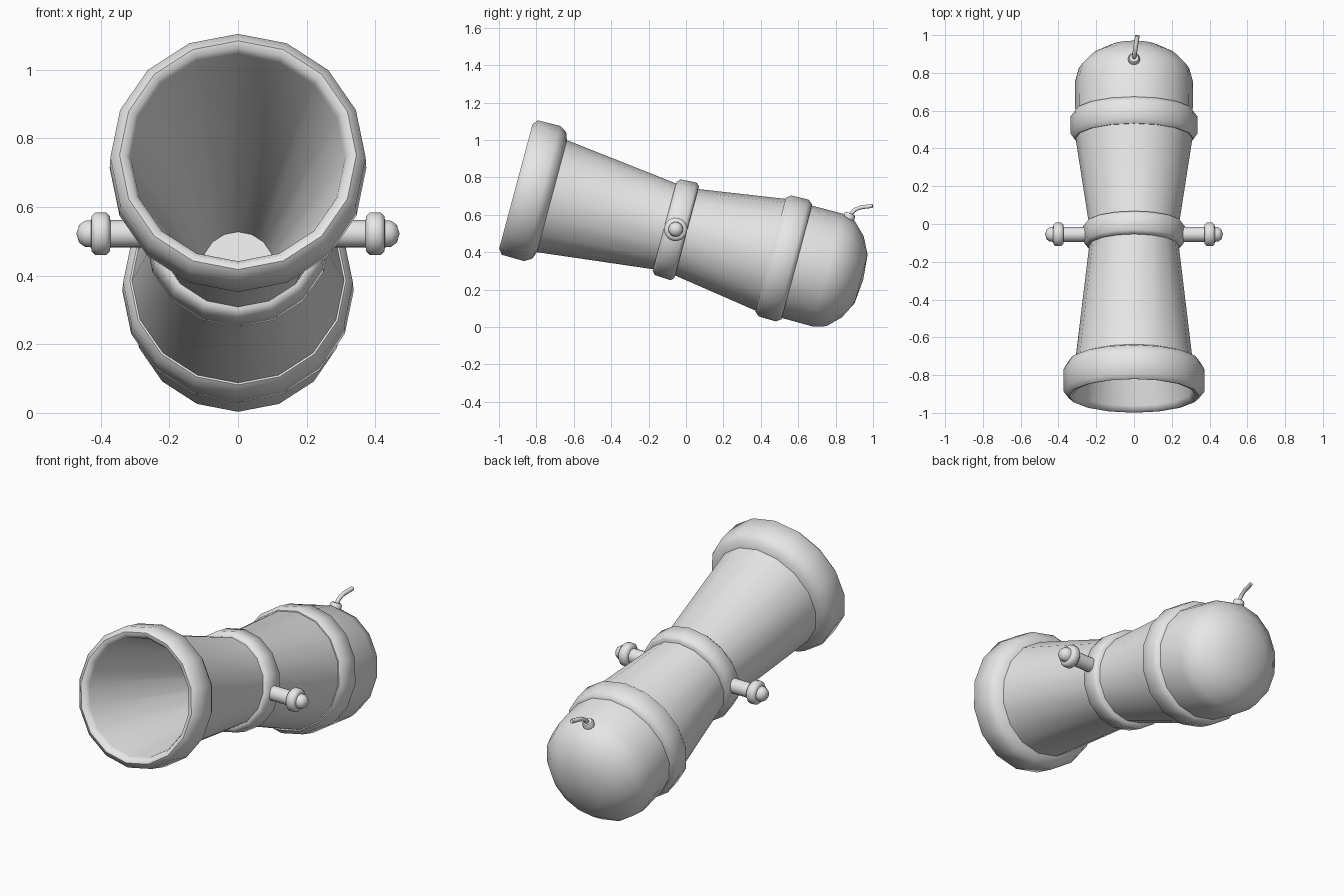
import bpy, bmesh, math
from mathutils import Matrix, Vector

cube = bpy.data.objects.get("Cube")
if cube:
    bpy.data.objects.remove(cube)

iron = bpy.data.materials.new("light_grey_iron")
iron.use_nodes = True
grey = (0.8, 0.8, 0.8, 1)
iron.diffuse_color = grey
iron.node_tree.nodes["Principled BSDF"].inputs["Base Color"].default_value = grey

PIVOT = Vector((0, -0.055, 0.522))
TILT = math.radians(15)
BREECHWARD = Vector((0, math.cos(TILT), -math.sin(TILT)))
UP = Vector((0, math.sin(TILT), math.cos(TILT)))


def lathe(name, profile, origin, axis, up, sides=16, closed=False):
    """Spin (distance along axis, radius) points around the axis."""
    bm = bmesh.new()
    side = axis.cross(up)
    rings = []
    for t, r in profile:
        centre = origin + axis * t
        if r == 0:
            rings.append([bm.verts.new(centre)] * sides)
            continue
        angles = [2 * math.pi * i / sides for i in range(sides)]
        rings.append([bm.verts.new(centre + up * (r * math.cos(a)) + side * (r * math.sin(a)))
                      for a in angles])
    pairs = list(zip(rings, rings[1:]))
    if closed:
        pairs.append((rings[-1], rings[0]))
    for a, b in pairs:
        for i in range(sides):
            j = (i + 1) % sides
            corners = list(dict.fromkeys((a[i], a[j], b[j], b[i])))
            bm.faces.new(corners)
    bmesh.ops.recalc_face_normals(bm, faces=bm.faces)
    for f in bm.faces:
        f.smooth = True
    for e in bm.edges:
        e.smooth = e.calc_face_angle(0) < math.radians(50)
    mesh = bpy.data.meshes.new(name)
    bm.to_mesh(mesh)
    bm.free()
    mesh.materials.append(iron)
    obj = bpy.data.objects.new(name, mesh)
    bpy.context.collection.objects.link(obj)
    return obj


# Barrel: bore, flared muzzle lip, waisted body and rounded breech
lathe("barrel", [
    (0.37, 0), (0.37, 0.105), (-0.855, 0.312),
    (-0.88, 0.325), (-0.885, 0.345), (-0.862, 0.372),
    (-0.74, 0.374), (-0.70, 0.35), (-0.685, 0.31),
    (0, 0.23), (0.53, 0.31), (0.84, 0.312), (0.912, 0.292),
    (0.98, 0.225), (1.026, 0.135), (1.038, 0),
], PIVOT, BREECHWARD, UP)

# Reinforcing bands
lathe("middle_band", [
    (-0.062, 0.21), (-0.062, 0.245), (-0.045, 0.265),
    (0.043, 0.27), (0.06, 0.255), (0.062, 0.21),
], PIVOT, BREECHWARD, UP, closed=True)
lathe("breech_band", [
    (0.525, 0.28), (0.525, 0.315), (0.55, 0.335),
    (0.645, 0.337), (0.67, 0.318), (0.675, 0.28),
], PIVOT, BREECHWARD, UP, closed=True)

# Trunnions: shaft, chamfered collar and rounded tip
for label, sign in (("left", 1), ("right", -1)):
    lathe(label + "_trunnion", [
        (0.2, 0), (0.2, 0.04), (0.372, 0.04), (0.374, 0.052),
        (0.385, 0.063), (0.415, 0.063), (0.427, 0.052), (0.428, 0.04),
        (0.447, 0.038), (0.463, 0.026), (0.471, 0),
    ], PIVOT, Vector((sign, 0, 0)), UP)

# Fuse collar seated on the breech
seat = Vector((0, 0.87, 0.585))
lean = Vector((0, 0.42, 0.9)).normalized()
lathe("fuse_collar", [
    (-0.03, 0), (-0.03, 0.031), (0.014, 0.031), (0.024, 0.024), (0.024, 0),
], seat, lean, Vector((1, 0, 0)), sides=12)

# Curved fuse
curve = bpy.data.curves.new("fuse", "CURVE")
curve.dimensions = "3D"
curve.bevel_depth = 0.012
curve.bevel_resolution = 1
curve.resolution_u = 5
curve.use_fill_caps = True
spline = curve.splines.new("BEZIER")
path = [(0, 0.87, 0.585), (0.004, 0.905, 0.627), (0.018, 0.998, 0.648)]
spline.bezier_points.add(len(path) - 1)
for point, co in zip(spline.bezier_points, path):
    point.co = co
    point.handle_left_type = point.handle_right_type = "AUTO"
spline.use_smooth = True
curve.materials.append(iron)
bpy.context.collection.objects.link(bpy.data.objects.new("fuse", curve))
